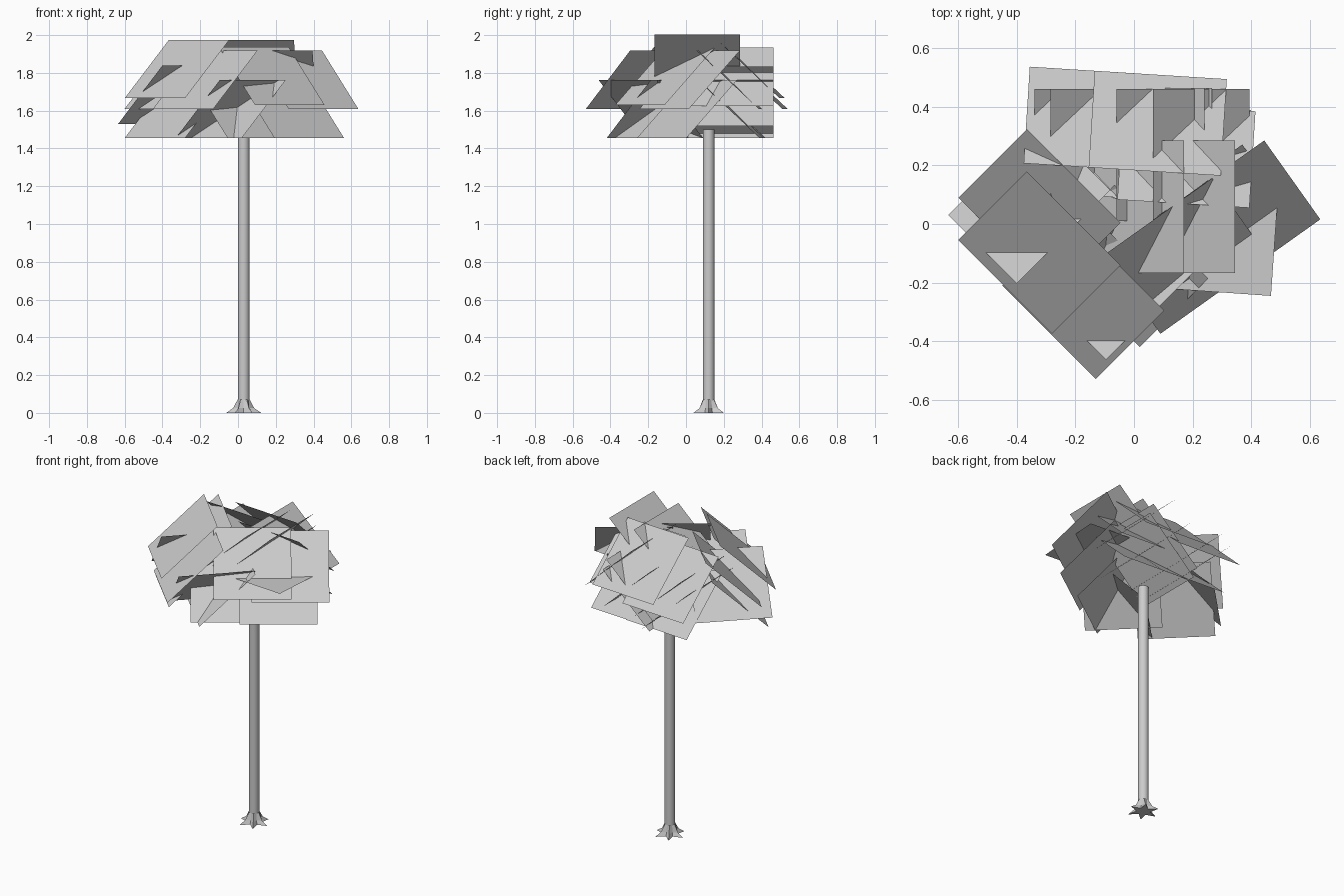
import bpy, bmesh, math
from mathutils import Vector

cube = bpy.data.objects.get("Cube")
if cube:
    bpy.data.objects.remove(cube, do_unlink=True)

grey = bpy.data.materials.new("light_grey")
grey.use_nodes = True
color = (0.6, 0.6, 0.6, 1)
grey.diffuse_color = color
grey.node_tree.nodes["Principled BSDF"].inputs["Base Color"].default_value = color

SIDE = 0.452
TRUNK = Vector((0.03, 0.12, 0))


def finish(bm, name):
    mesh = bpy.data.meshes.new(name)
    bm.to_mesh(mesh)
    bm.free()
    mesh.materials.append(grey)
    obj = bpy.data.objects.new(name, mesh)
    bpy.context.collection.objects.link(obj)
    return obj


def leaf_card(name, x, y, z, angle, tilt):
    """Square leaf plane: low edge starts at x, y, z and runs along angle."""
    a, t = math.radians(angle), math.radians(tilt)
    along = Vector((math.cos(a), math.sin(a), 0)) * SIDE
    up = Vector((-math.sin(a) * math.cos(t), math.cos(a) * math.cos(t), math.sin(t))) * SIDE
    p = Vector((x, y, z))
    bm = bmesh.new()
    bm.faces.new([bm.verts.new(c) for c in (p, p + along, p + along + up, p + up)])
    finish(bm, name)


def rings(name, layers, cap):
    """Skin a stack of rings around the trunk axis."""
    bm = bmesh.new()
    loops = []
    for z, radii in layers:
        n = len(radii)
        loops.append([bm.verts.new(TRUNK + Vector((
            r * math.cos(math.tau * i / n), r * math.sin(math.tau * i / n), z)))
            for i, r in enumerate(radii)])
    for low, high in zip(loops, loops[1:]):
        for i in range(n):
            j = (i + 1) % n
            bm.faces.new((low[i], low[j], high[j], high[i]))
    if cap:
        bm.faces.new(loops[0][::-1])
    return finish(bm, name)


# Trunk and star-shaped root flare
trunk = rings("trunk", [(0.04, [0.031] * 16), (1.5, [0.031] * 16)], False)
for poly in trunk.data.polygons:
    poly.use_smooth = True
rings("root_flare", [(0, [0.093, 0.04] * 6), (0.025, [0.056, 0.034] * 6),
                     (0.07, [0.032, 0.031] * 6)], True)

# Crown: parallel leaf cards grouped by the direction they face
crown = {
    "front_right_leaves": (-45, 43, [(-0.6, -0.055, 1.666), (-0.45, -0.21, 1.61),
                                     (-0.6, 0.09, 1.61), (-0.6, 0.02, 1.455),
                                     (-0.3, -0.1, 1.455)]),
    "front_left_leaves": (35.4, 43, [(0.268, -0.246, 1.61), (0.09, -0.375, 1.63),
                                     (0.193, -0.26, 1.455), (-0.055, -0.4, 1.455)]),
    "back_leaves": (176.4, 43, [(0.095, 0.509, 1.61), (0.317, 0.495, 1.666),
                                (0.415, 0.385, 1.61), (0.4, 0.39, 1.455),
                                (0.14, 0.41, 1.455)]),
    "right_leaves": (-90, 43, [(0.015, 0.285, 1.695), (-0.16, 0.285, 1.666),
                               (-0.09, 0.464, 1.525), (-0.064, 0.464, 1.455)]),
    "left_leaves": (90, 43, [(0.395, 0.01, 1.625), (0.27, 0.01, 1.52),
                             (0.045, 0.01, 1.52), (-0.01, 0.01, 1.455)]),
    "back_right_leaves": (225, 43, [(-0.315, 0.35, 1.53), (-0.01, 0.09, 1.455)]),
    "level_leaf": (-4, 0, [(0.017, -0.214, 1.72)]),
}
for group, (angle, tilt, corners) in crown.items():
    for i, (x, y, z) in enumerate(corners):
        leaf_card(f"{group}_{i + 1}", x, y, z, angle, tilt)
